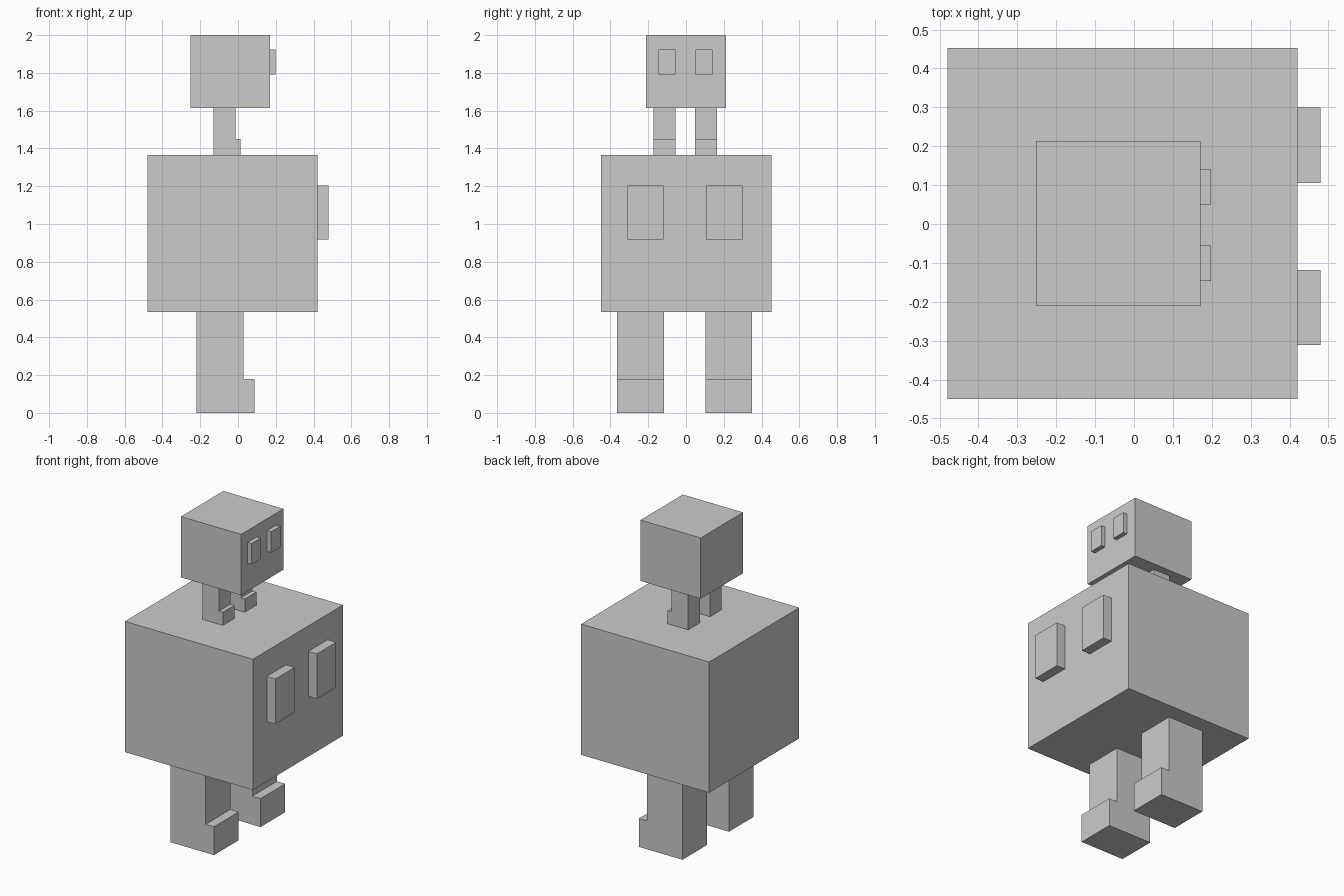
import bpy

if "Cube" in bpy.data.objects:
    bpy.data.objects.remove(bpy.data.objects["Cube"])

def prism(name, profile, y0, y1, origin, scale):
    """Extrude an (x, z) profile from y0 to y1, then scale and place it."""
    n = len(profile)
    raw = [(x, y, z) for y in (y0, y1) for x, z in profile]
    verts = [tuple(o + s * c for o, s, c in zip(origin, scale, v)) for v in raw]
    faces = [tuple(range(n)), tuple(reversed(range(n, 2 * n)))]
    faces += [(i, i + n, (i + 1) % n + n, (i + 1) % n) for i in range(n)]
    mesh = bpy.data.meshes.new(name)
    mesh.from_pydata(verts, [], faces)
    mesh.update()
    obj = bpy.data.objects.new(name, mesh)
    bpy.context.collection.objects.link(obj)
    return obj

def rect(x0, x1, z0, z1):
    return [(x0, z0), (x1, z0), (x1, z1), (x0, z1)]

# L-shaped leg with the foot pointing towards +x
LEG = [(-0.22, 0), (0.087, 0), (0.087, 0.18), (0.029, 0.18),
       (0.029, 0.535), (-0.22, 0.535)]

def figure(prefix, origin, scale):
    # Box body
    prism(prefix + "body", rect(-0.48, 0.42, 0.535, 1.365), -0.45, 0.453, origin, scale)
    # Legs and raised eyes, one per side
    for side, leg_y, eye_y in (("right", (-0.365, -0.117), (-0.311, -0.118)),
                               ("left", (0.102, 0.349), (0.106, 0.299))):
        prism(f"{prefix}leg_{side}", LEG, *leg_y, origin, scale)
        prism(f"{prefix}eye_{side}", rect(0.42, 0.48, 0.917, 1.203), *eye_y, origin, scale)

# Large figure, with a smaller copy standing on top
figure("large_", (0, 0, 0), (1, 1, 1))
figure("small_", (-0.027, 0, 1.365), (0.47, 0.47, 0.4655))
